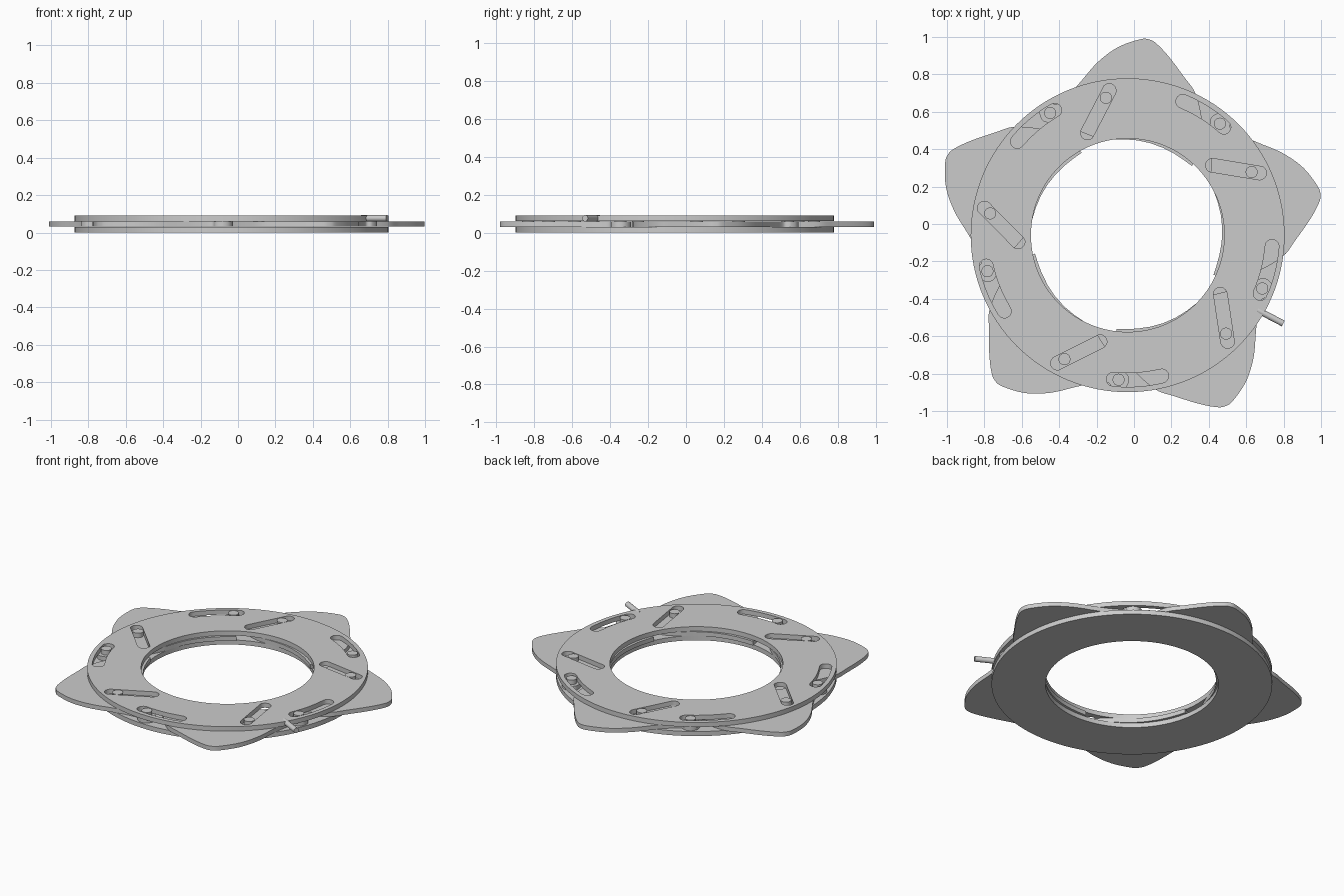
import bpy, math
from mathutils import Vector, Matrix

if "Cube" in bpy.data.objects:
    bpy.data.objects.remove(bpy.data.objects["Cube"])

CX, CY = -0.034, -0.06          # axis of the rings
STEP = math.radians(72)


def circle(r, n=128):
    return [(r * math.cos(2 * math.pi * i / n), r * math.sin(2 * math.pi * i / n)) for i in range(n)]


def polar(r, deg):
    a = math.radians(deg)
    return Vector((r * math.cos(a), r * math.sin(a)))


def rotate(pts, a):
    m = Matrix.Rotation(a, 2)
    return [tuple(m @ Vector(p)) for p in pts]


def slot(path, r, n=10):
    """Rounded slot outline around a centre-line path."""
    out = []
    path = [Vector(p) for p in path]
    for line in (path, path[::-1]):
        for i, p in enumerate(line):
            d = line[min(i + 1, len(line) - 1)] - line[max(i - 1, 0)]
            a = math.atan2(d.y, d.x) - math.pi / 2
            if i == len(line) - 1:
                out += [tuple(p + r * Vector((math.cos(a + math.pi * k / n), math.sin(a + math.pi * k / n))))
                        for k in range(n)]
            elif i > 0:
                out.append(tuple(p + r * Vector((math.cos(a), math.sin(a)))))
    return out


def spline(pts, n=6):
    """Catmull-Rom curve through the points, sharp at its ends."""
    p = [Vector(q) for q in pts]
    p = [p[0]] + p + [p[-1]]
    out = []
    for i in range(1, len(p) - 2):
        a, b, c, d = p[i - 1:i + 3]
        for k in range(n):
            t = k / n
            out.append(tuple(0.5 * (2 * b + (c - a) * t + (2 * a - 5 * b + 4 * c - d) * t * t
                                    + (3 * b - a - 3 * c + d) * t ** 3)))
    return out + [tuple(p[-1])]


def finish(ob):
    bpy.ops.object.select_all(action='DESELECT')
    ob.select_set(True)
    bpy.context.view_layer.objects.active = ob
    if ob.type == 'CURVE':
        bpy.ops.object.convert(target='MESH')
        ob = bpy.context.object
    bpy.ops.object.shade_smooth_by_angle(angle=math.radians(30))
    return ob


def plate(name, loops, z0, z1):
    """Flat plate; the loops after the first are holes."""
    cu = bpy.data.curves.new(name, 'CURVE')
    cu.dimensions = '2D'
    cu.fill_mode = 'BOTH'
    cu.extrude = (z1 - z0) / 2
    for pts in loops:
        s = cu.splines.new('POLY')
        s.points.add(len(pts) - 1)
        for sp, (x, y) in zip(s.points, pts):
            sp.co = (x, y, 0, 1)
        s.use_cyclic_u = True
    ob = bpy.data.objects.new(name, cu)
    bpy.context.collection.objects.link(ob)
    ob.location = (CX, CY, (z0 + z1) / 2)
    return finish(ob)


def rod(name, a, b, r, n=32):
    a, b = Vector(a), Vector(b)
    bpy.ops.mesh.primitive_cylinder_add(vertices=n, radius=r, depth=(b - a).length, location=(a + b) / 2)
    ob = bpy.context.object
    ob.name = name
    ob.rotation_euler = (b - a).to_track_quat('Z', 'Y').to_euler()
    return finish(ob)


# base ring
plate("base_ring", [circle(0.839), circle(0.517)], 0, 0.03)

# slotted top ring: curved outer slots and straight guide slots
curved = slot([polar(0.774, 48.3 + 19.3 * i / 12) for i in range(13)], 0.037)
straight = slot([(0.454, 0.373), (0.705, 0.333)], 0.037)
holes = [rotate(s, k * STEP) for k in range(5) for s in (curved, straight)]
plate("slotted_ring", [circle(0.839), circle(0.517)] + holes, 0.06, 0.09)

# iris blade: inner tip, convex edge, outer corner, concave edge, pivot lobe
outline = [(0.344, 0.37), (0.375, 0.44), (0.397, 0.53), (0.395, 0.63), (0.363, 0.758),
           (0.304, 0.843), (0.224, 0.95), (0.159, 1.02), (0.117, 1.046), (0.064, 1.047),
           (-0.054, 1.004), (-0.161, 0.924), (-0.252, 0.82), (-0.31, 0.755), (-0.375, 0.701)]
outline += [tuple(Vector((-0.416, 0.655)) + polar(0.055, a)) for a in (85, 125, 165, 205, 245)]
outline += [tuple(polar(r, a)) for r, a in ((0.68, 120), (0.598, 113.5), (0.55, 108), (0.517, 99))]
blade = spline(outline) + [tuple(polar(r, a)) for r, a in
                           ((0.513, 92), (0.51, 84), (0.507, 76), (0.504, 68), (0.502, 60), (0.502, 53))]
for k in range(5):
    plate(f"iris_blade_{k + 1}", [rotate(blade, k * STEP)], 0.031, 0.059)
    # guide pins on the blade
    for label, p in (("outer", polar(0.774, 122.4)), ("inner", polar(0.744, 99))):
        x, y = rotate([p], k * STEP)[0]
        rod(f"{label}_pin_{k + 1}", (CX + x, CY + y, 0.035), (CX + x, CY + y, 0.089), 0.032)

# adjusting handle
rod("handle", (0.66, -0.46, 0.076), (0.798, -0.532, 0.076), 0.017)
